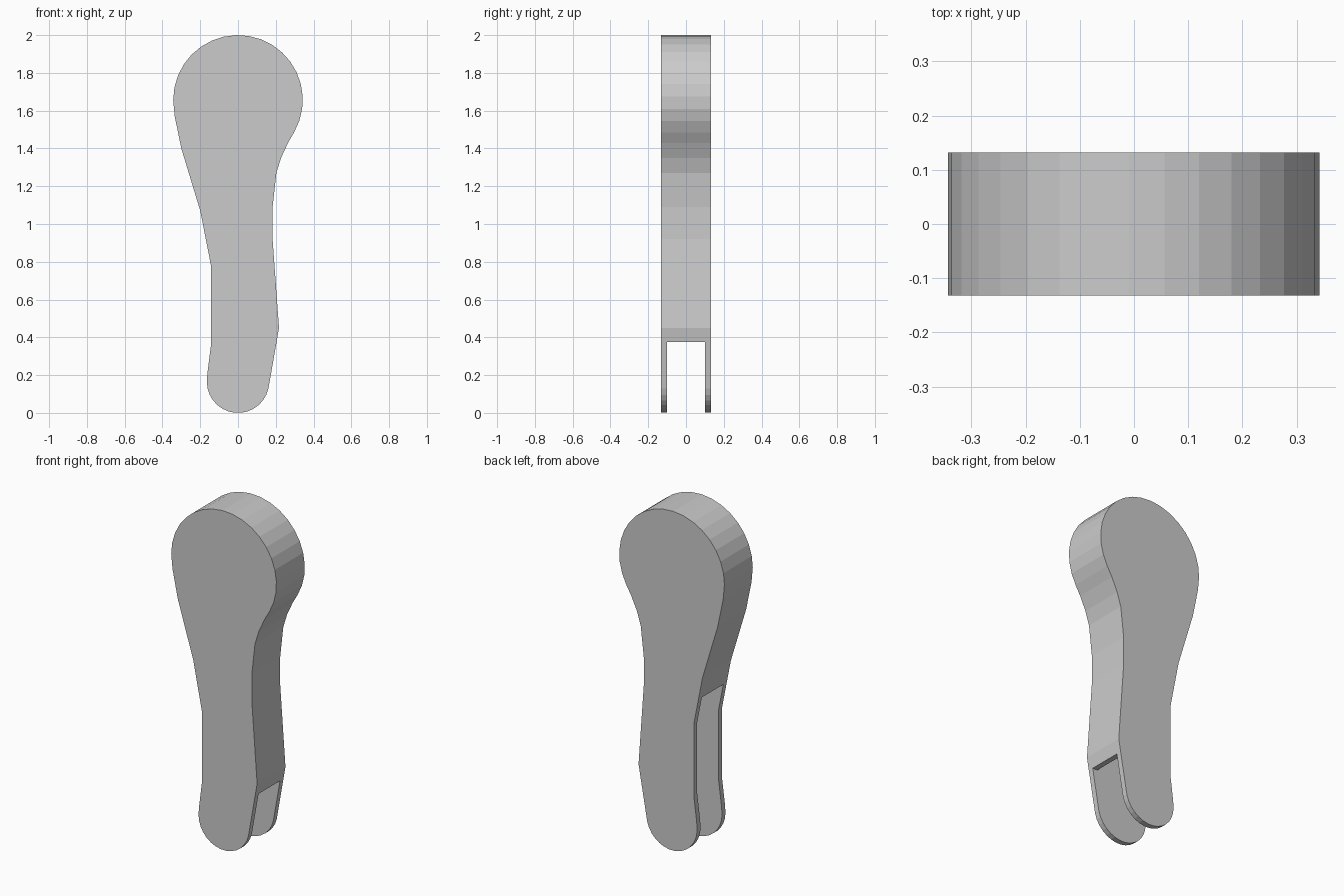
import bpy, bmesh
from math import sin, cos, radians

if "Cube" in bpy.data.objects:
    bpy.data.objects.remove(bpy.data.objects["Cube"])


def arc(cz, r, start, end, n):
    """Points on an arc centred on x = 0."""
    angles = [radians(start + (end - start) * i / n) for i in range(n + 1)]
    return [(r * cos(a), cz + r * sin(a)) for a in angles]


def extrude_profile(name, pts, half_depth):
    """Solid from an x-z outline, extruded symmetrically along y."""
    bm = bmesh.new()
    face = bm.faces.new([bm.verts.new((x, -half_depth, z)) for x, z in pts])
    res = bmesh.ops.extrude_face_region(bm, geom=[face])
    verts = [v for v in res["geom"] if isinstance(v, bmesh.types.BMVert)]
    bmesh.ops.translate(bm, verts=verts, vec=(0, 2 * half_depth, 0))
    bmesh.ops.recalc_face_normals(bm, faces=bm.faces)
    mesh = bpy.data.meshes.new(name)
    bm.to_mesh(mesh)
    bm.free()
    obj = bpy.data.objects.new(name, mesh)
    bpy.context.collection.objects.link(obj)
    return obj


# Lever outline: round head, waisted shank, round foot
outline = arc(1.657, 0.343, -30, 180, 19)
outline += [(-0.335, 1.57), (-0.30, 1.40), (-0.20, 1.07), (-0.143, 0.78),
            (-0.143, 0.36), (-0.162, 0.21)]
outline += arc(0.165, 0.165, 180, 347, 14)
outline += [(0.205, 0.38), (0.217, 0.45), (0.183, 0.92), (0.183, 1.09),
            (0.203, 1.27), (0.228, 1.35), (0.265, 1.43)]
lever = extrude_profile("lever_handle", outline, 0.132)

# Channel: open at the left and foot, leaving a thin right wall above the foot
channel = [(-0.5, -0.1), (0.5, -0.1), (0.5, 0.375), (0.172, 0.375),
           (0.184, 0.45), (0.151, 0.935), (-0.5, 0.935)]
cutter = extrude_profile("channel_cutter", channel, 0.1)
cutter.hide_render = True

mod = lever.modifiers.new("channel", 'BOOLEAN')
mod.operation = 'DIFFERENCE'
mod.solver = 'EXACT'
mod.object = cutter
bpy.context.view_layer.objects.active = lever
bpy.ops.object.modifier_apply(modifier=mod.name)
bpy.data.objects.remove(cutter)
